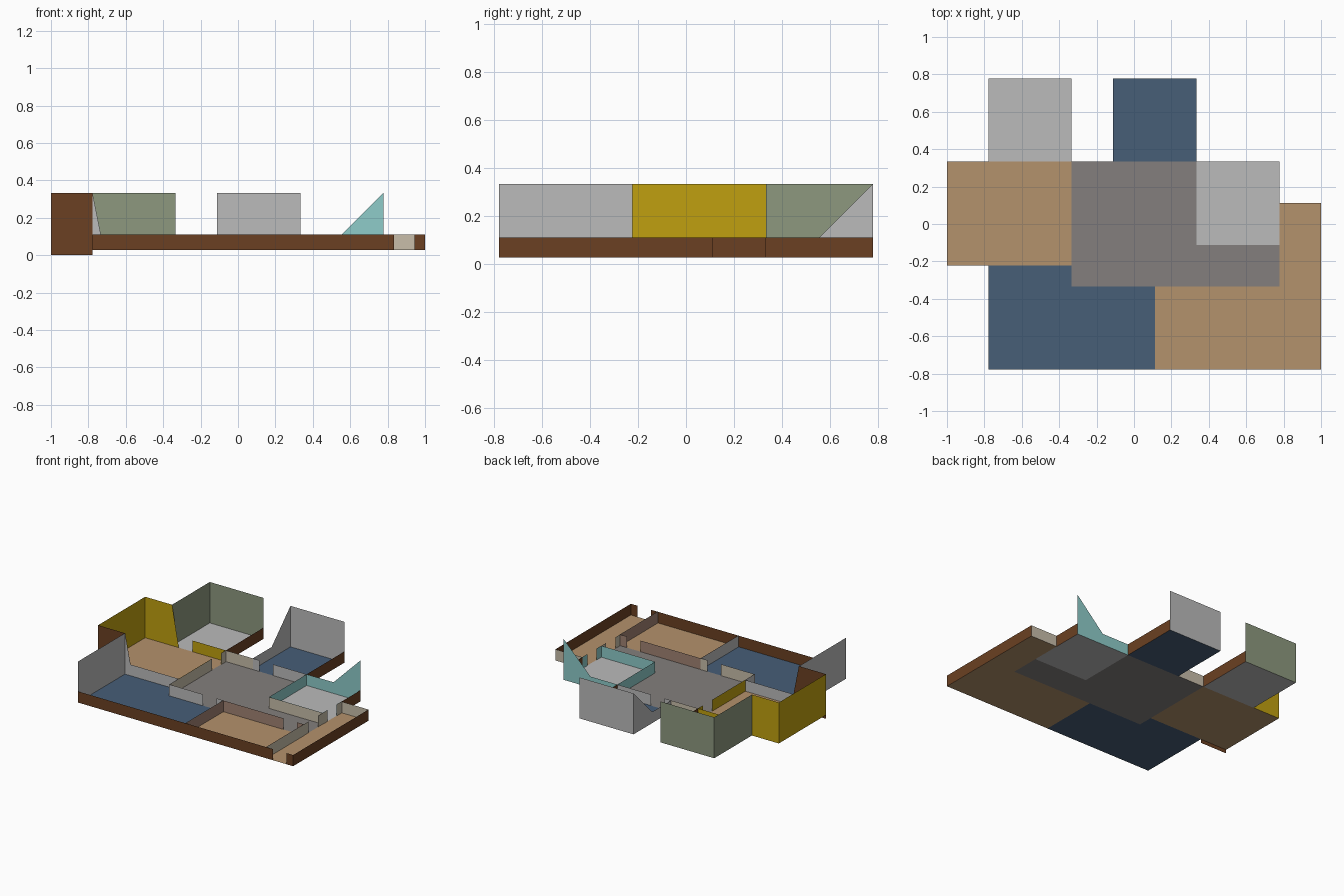
import bpy, math

if "Cube" in bpy.data.objects:
    bpy.data.objects.remove(bpy.data.objects["Cube"])

U = 1 / 9                      # one plan unit
FLOOR, LOW, HIGH = 0.25, 1, 3  # heights in plan units


def lin(c):
    c /= 255
    return c / 12.92 if c <= 0.04045 else ((c + 0.055) / 1.055) ** 2.4


def material(name, r, g, b):
    m = bpy.data.materials.new(name)
    m.diffuse_color = (lin(r), lin(g), lin(b), 1)
    m.use_nodes = True
    m.node_tree.nodes["Principled BSDF"].inputs["Base Color"].default_value = m.diffuse_color
    return m


BRICK = material("brick brown", 107, 64, 34)
YELLOW = material("yellow paint", 192, 160, 16)
GREY = material("light grey", 187, 187, 187)
GREEN = material("sage green", 141, 153, 127)
TEAL = material("teal paint", 142, 204, 202)
BEIGE = material("beige paint", 200, 190, 170)
MAUVE = material("dusty brown paint", 160, 130, 115)
WOOD = material("wood floor", 180, 146, 108)
NAVY = material("navy carpet", 71, 94, 119)
STONE = material("hall stone", 131, 127, 125)


def build(name, faces, mats):
    """faces: list of (points in plan units, material index)"""
    verts, polys = [], []
    for pts, _ in faces:
        polys.append(range(len(verts), len(verts) + len(pts)))
        verts += [(x * U, y * U, z * U) for x, y, z in pts]
    me = bpy.data.meshes.new(name)
    me.from_pydata(verts, [], [list(p) for p in polys])
    for m in mats:
        me.materials.append(m)
    for p, (_, i) in zip(me.polygons, faces):
        p.material_index = i
    ob = bpy.data.objects.new(name, me)
    bpy.context.collection.objects.link(ob)


def floor(name, mat, *rects):
    build(name, [([(a, b, FLOOR), (c, b, FLOOR), (c, d, FLOOR), (a, d, FLOOR)], 0)
                 for a, b, c, d in rects], [mat])


def wall(name, p0, p1, left, right=None, top=LOW, door=None, profile=None, base=FLOOR):
    """Sheet wall from p0 to p1; left/right are the paints on its two sides.
    door = distance to a one-unit opening, profile = (distance, height) points."""
    dx, dy = p1[0] - p0[0], p1[1] - p0[1]
    L = math.hypot(dx, dy)
    dx, dy = dx / L, dy / L
    runs = [profile or [(0, top), (L, top)]]
    if door is not None:
        runs = [[(0, top), (door, top)], [(door + 1, top), (L, top)]]
    sides = [(left, 0)] if right is None else [(left, 0.015), (right, -0.015)]
    faces = []
    for i, (_, off) in enumerate(sides):
        def at(d, z):
            return (p0[0] + dx * d - dy * off, p0[1] + dy * d + dx * off, z)
        for run in runs:
            for (d0, z0), (d1, z1) in zip(run, run[1:]):
                pts = [at(d0, base), at(d0, z0)]
                if z1 > base:
                    pts.append(at(d1, z1))
                pts.append(at(d1, base))
                faces.append((pts if i == 0 else pts[::-1], i))
    build(name, faces, [s[0] for s in sides])


# Floors
floor("west_room_floor", WOOD, (-9, -2, -3, 3))
floor("south_room_floor", NAVY, (-7, -7, -3, -2), (-3, -7, 1, -3))
floor("dining_and_entry_floor", WOOD, (1, -7, 7, -3), (7, -7, 9, 1))
floor("hall_floor", STONE, (-3, -3, 3, 3), (3, -3, 7, -1))
floor("bathroom_floor", GREY, (3, -1, 7, 3))
floor("washroom_floor", GREY, (-7, 3, -3, 7))
floor("north_room_floor", NAVY, (-1, 3, 3, 7))

# Outer brick walls
wall("front_brick_wall", (-7, -7), (9, -7), BRICK, door=14.5)
wall("east_brick_wall", (9, -7), (9, 1), BRICK)
wall("bathroom_brick_wall", (7, 1), (7, 3), BRICK)
wall("north_room_brick_wall", (3, 3), (3, 7), BRICK)
wall("washroom_brick_wall", (-3, 3), (-3, 7), BRICK)
wall("tall_brick_wall", (-9, -2), (-7, -2), BRICK, top=HIGH, base=0)

# West room: tall yellow walls, swept down to a doorway
wall("west_room_outer_wall", (-9, -2), (-9, 3), YELLOW, top=HIGH)
wall("west_room_back_wall", (-9, 3), (-3, 3), YELLOW,
     profile=[(0, HIGH), (2, HIGH), (2.5, FLOOR)])
wall("west_room_back_low_wall", (-5.5, 3), (-3, 3), YELLOW)
wall("west_room_hall_wall", (-3, -2), (-3, 3), YELLOW, BEIGE, door=3.5)

# South room
wall("south_room_outer_wall", (-7, -7), (-7, -2), GREY, top=HIGH)
wall("south_room_back_wall", (-7, -2), (-3, -2), GREY,
     profile=[(0, HIGH), (0.4, LOW), (4, LOW)])
wall("south_room_brick_return", (-7, -1.98), (-6.6, -1.98), BRICK,
     profile=[(0, HIGH), (0.4, LOW)])
wall("south_room_side_wall", (-3, -3), (-3, -2), GREY, BEIGE)
wall("south_room_hall_wall", (-3, -3), (1, -3), BEIGE, GREY, door=2.5)

# Dining room
wall("dining_side_wall", (1, -7), (1, -3), GREY, MAUVE)
wall("dining_hall_wall", (1, -3), (7, -3), MAUVE, door=4.5)
wall("dining_entry_wall", (7, -7), (7, -3), MAUVE, BEIGE)

# Entry and hall
wall("entry_back_wall", (7, 1), (9, 1), BEIGE)
wall("entry_hall_wall", (7, -3), (7, -1), BEIGE, door=0.5)
wall("hall_back_wall", (-3, 3), (-1, 3), BEIGE)

# Bathroom: teal walls rising to a point at the back corner
wall("bathroom_front_wall", (3, -1), (7, -1), TEAL, BEIGE)
wall("bathroom_entry_wall", (7, -1), (7, 1), TEAL, BEIGE, door=0.5)
wall("bathroom_side_wall", (3, -1), (3, 3), TEAL)
wall("bathroom_back_wall", (3, 3), (7, 3), TEAL,
     profile=[(0, LOW), (2, LOW), (4, HIGH)])

# Washroom
wall("washroom_side_wall", (-7, 3), (-7, 7), GREEN, top=HIGH)
wall("washroom_back_wall", (-7, 7), (-3, 7), GREEN, top=HIGH)

# North room
wall("north_room_side_wall", (-1, 3), (-1, 7), GREY,
     profile=[(0, LOW), (2, LOW), (4, HIGH)])
wall("north_room_back_wall", (-1, 7), (3, 7), GREY, top=HIGH)
wall("north_room_hall_wall", (-1, 3), (3, 3), GREY, door=0.5)
